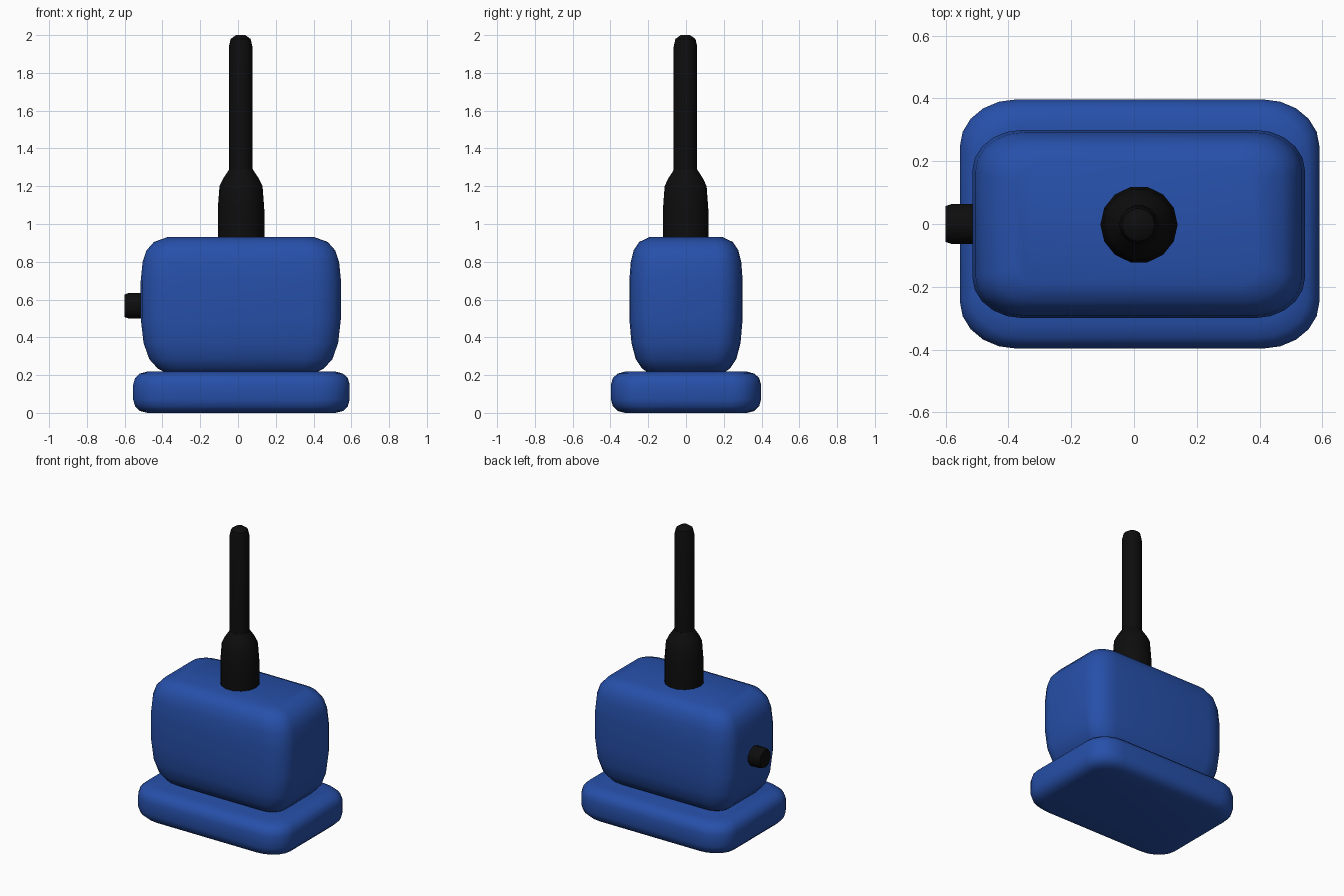
import bpy, bmesh, math
from mathutils import Matrix

cube = bpy.data.objects.get("Cube")
if cube:
    bpy.data.objects.remove(cube, do_unlink=True)


def material(name, rgb, roughness):
    mat = bpy.data.materials.new(name)
    mat.use_nodes = True
    mat.diffuse_color = (*rgb, 1)
    bsdf = next(n for n in mat.node_tree.nodes if n.type == "BSDF_PRINCIPLED")
    bsdf.inputs["Base Color"].default_value = (*rgb, 1)
    bsdf.inputs["Roughness"].default_value = roughness
    return mat


blue = material("blue plastic", (0.02, 0.08, 0.4), 0.6)
black = material("black rubber", (0.004, 0.004, 0.004), 0.7)


def loft(name, rings, mat, matrix, angle):
    """Skin a stack of equal rings and cap both ends."""
    bm = bmesh.new()
    loops = [[bm.verts.new(p) for p in ring] for ring in rings]
    n = len(loops[0])
    for low, high in zip(loops, loops[1:]):
        for i in range(n):
            j = (i + 1) % n
            bm.faces.new((low[i], low[j], high[j], high[i]))
    bm.faces.new(loops[0][::-1])
    bm.faces.new(loops[-1])
    bmesh.ops.recalc_face_normals(bm, faces=bm.faces)
    mesh = bpy.data.meshes.new(name)
    bm.to_mesh(mesh)
    bm.free()
    mesh.materials.append(mat)
    obj = bpy.data.objects.new(name, mesh)
    obj.matrix_world = matrix
    bpy.context.collection.objects.link(obj)
    bpy.ops.object.select_all(action="DESELECT")
    obj.select_set(True)
    bpy.context.view_layer.objects.active = obj
    bpy.ops.object.shade_smooth_by_angle(angle=math.radians(angle))
    return obj


def rounded_rect(hx, hy, rx, ry, z, segments=5):
    points = []
    for k, (sx, sy) in enumerate([(1, 1), (-1, 1), (-1, -1), (1, -1)]):
        for i in range(segments + 1):
            a = math.pi / 2 * (k + i / segments)
            points.append((sx * (hx - rx) + rx * math.cos(a),
                           sy * (hy - ry) + ry * math.sin(a), z))
    return points


def soft_box(name, x, hx, hy, rx, ry, profile, y_share):
    """Rounded box from (inset, height) pairs."""
    rings = [rounded_rect(hx - d, hy - d * y_share,
                          max(rx - d * 0.5, 0.05), max(ry - d * 0.5, 0.05), z)
             for d, z in profile]
    return loft(name, rings, blue, Matrix.Translation((x, 0, 0)), 50)


def turned(name, profile, sides, matrix, angle=40):
    """Round part from (radius, height) pairs."""
    rings = [[(r * math.cos(2 * math.pi * i / sides),
               r * math.sin(2 * math.pi * i / sides), z) for i in range(sides)]
             for r, z in profile]
    return loft(name, rings, black, matrix, angle)


# Base plate and main housing
soft_box("base_plate", 0.018, 0.573, 0.397, 0.18, 0.15,
         [(0.075, 0), (0.035, 0.01), (0.01, 0.035), (0, 0.07), (0, 0.15),
          (0.01, 0.185), (0.035, 0.208), (0.08, 0.22)], 1)
soft_box("housing", 0.015, 0.53, 0.3, 0.16, 0.13,
         [(0.14, 0.21), (0.09, 0.235), (0.045, 0.285), (0.015, 0.37),
          (0, 0.5), (0, 0.7), (0.01, 0.8), (0.03, 0.86), (0.07, 0.905),
          (0.14, 0.93)], 0.75)

# Cable leaving the top through a strain relief
turned("strain_relief", [(0.123, 0.88), (0.123, 1.08), (0.114, 1.2),
                         (0.095, 1.24), (0.062, 1.29)], 14,
       Matrix.Translation((0.016, -0.002, 0)))
turned("cable", [(0.062, 1.2), (0.062, 1.94), (0.053, 1.98), (0.024, 2)], 12,
       Matrix.Translation((0.014, -0.003, 0)))

# Side button on the right
turned("side_button", [(0.067, 0), (0.067, 0.08), (0.06, 0.1)], 10,
       Matrix.Translation((-0.5, 0, 0.567)) @ Matrix.Rotation(-math.pi / 2, 4, "Y"))
